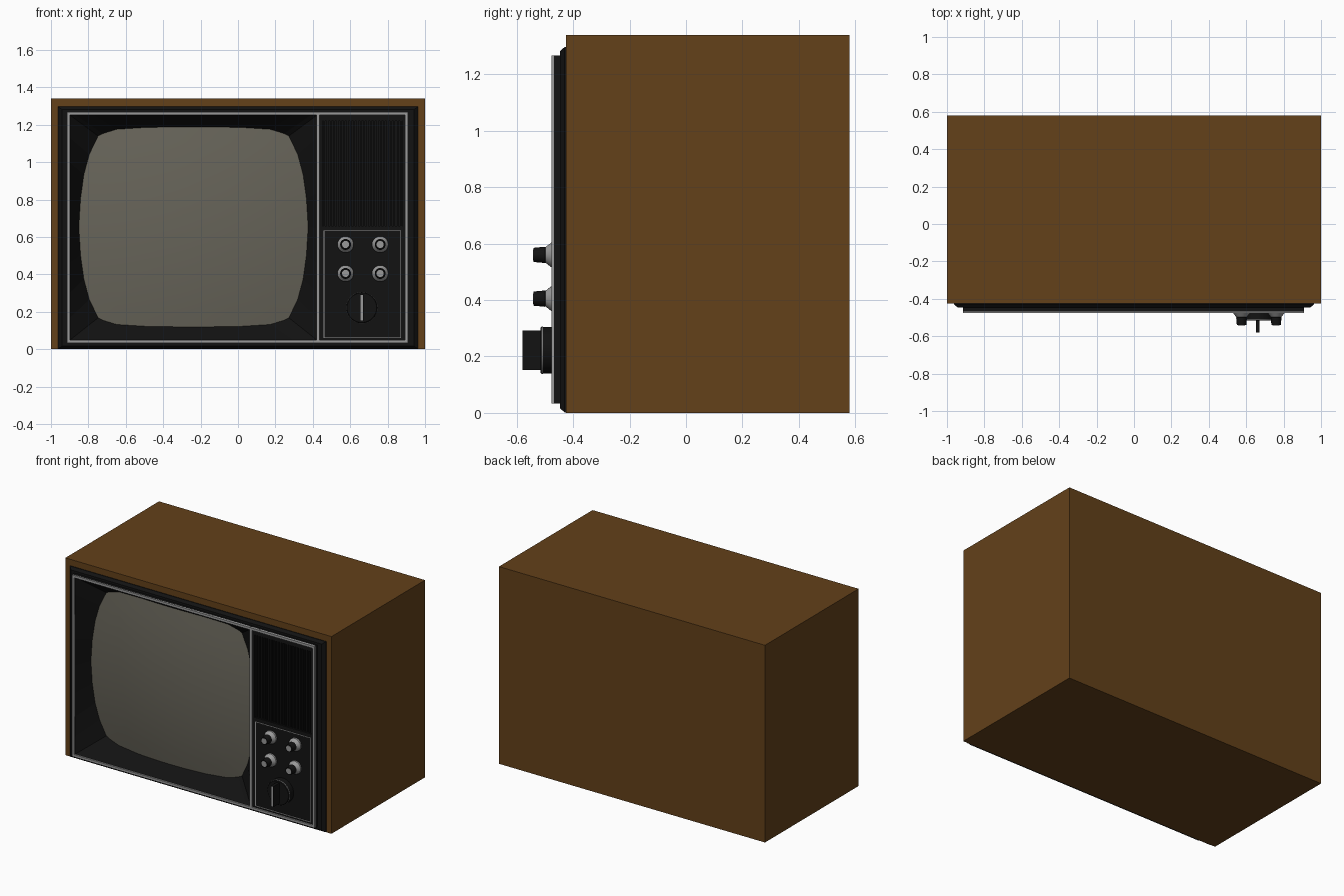
import bpy, bmesh, math

if "Cube" in bpy.data.objects:
    bpy.data.objects.remove(bpy.data.objects["Cube"])


def mat(name, rgb):
    m = bpy.data.materials.new(name)
    m.diffuse_color = (*rgb, 1)
    m.use_nodes = True
    m.node_tree.nodes["Principled BSDF"].inputs["Base Color"].default_value = m.diffuse_color
    return m


WOOD = mat("wood", (0.125, 0.052, 0.010))
BLACK = mat("black_plastic", (0.006, 0.006, 0.006))
GLASS = mat("screen_glass", (0.135, 0.127, 0.10))
SILVER = mat("silver", (0.32, 0.32, 0.32))


def finish(name, bm, material, smooth=False):
    me = bpy.data.meshes.new(name)
    bm.to_mesh(me)
    bm.free()
    me.materials.append(material)
    ob = bpy.data.objects.new(name, me)
    bpy.context.collection.objects.link(ob)
    if smooth:
        bpy.ops.object.select_all(action='DESELECT')
        ob.select_set(True)
        bpy.context.view_layer.objects.active = ob
        bpy.ops.object.shade_smooth_by_angle(angle=math.radians(35))
    return ob


def loft(name, rings, material, start=False, end=False, smooth=False):
    """Skin rings of points that run counter-clockwise seen from the front."""
    bm = bmesh.new()
    vs = [[bm.verts.new(p) for p in r] for r in rings]
    n = len(rings[0])
    for a, b in zip(vs, vs[1:]):
        for i in range(n):
            j = (i + 1) % n
            bm.faces.new((a[i], a[j], b[j], b[i]))
    if start:
        bm.faces.new(vs[0][::-1])
    if end:
        bm.faces.new(vs[-1])
    return finish(name, bm, material, smooth)


def rect(x0, x1, z0, z1, y):
    return [(x0, y, z0), (x1, y, z0), (x1, y, z1), (x0, y, z1)]


def lathe(name, x, z, profile, material, n=24):
    rings = [[(x + r * math.cos(2 * math.pi * i / n), y,
               z + r * math.sin(2 * math.pi * i / n)) for i in range(n)]
             for r, y in profile]
    return loft(name, rings, material, end=True, smooth=True)


def boxes(name, items, material):
    """One object from boxes given as x0, x1, y0, y1, z0, z1."""
    bm = bmesh.new()
    for x0, x1, y0, y1, z0, z1 in items:
        b = [bm.verts.new(p) for p in rect(x0, x1, z0, z1, y1)]
        f = [bm.verts.new(p) for p in rect(x0, x1, z0, z1, y0)]
        bm.faces.new(b[::-1])
        bm.faces.new(f)
        for i in range(4):
            j = (i + 1) % 4
            bm.faces.new((b[i], b[j], f[j], f[i]))
    return finish(name, bm, material)


def frame(x0, x1, z0, z1, w, y0, y1):
    return [(x0, x0 + w, y0, y1, z0, z1), (x1 - w, x1, y0, y1, z0, z1),
            (x0 + w, x1 - w, y0, y1, z0, z0 + w), (x0 + w, x1 - w, y0, y1, z1 - w, z1)]


# Wooden cabinet with a thin front rim
loft("cabinet", [rect(-1, 1, 0, 1.34, 0.58), rect(-1, 1, 0, 1.34, -0.425),
                 rect(-0.963, 0.963, 0.002, 1.295, -0.425)], WOOD, start=True)

# Stepped black surround
loft("front_surround", [rect(-0.963, 0.963, 0.002, 1.297, -0.424),
                        rect(-0.963, 0.963, 0.002, 1.297, -0.43),
                        rect(-0.942, 0.942, 0.016, 1.282, -0.447),
                        rect(-0.915, 0.91, 0.033, 1.267, -0.447),
                        rect(-0.915, 0.91, 0.033, 1.267, -0.468)], BLACK)

# Silver trim and divider
boxes("front_trim", frame(-0.915, 0.91, 0.033, 1.267, 0.016, -0.476, -0.46)
      + [(0.421, 0.437, -0.476, -0.46, 0.049, 1.251)], SILVER)

# Barrel-shaped screen outline: one quadrant, mirrored into four
CX, CZ, CORNER = -0.238, 0.654, 4
QUAD = [(0.613, 0), (0.604, 0.15), (0.586, 0.28), (0.557, 0.388), (0.51, 0.486),
        (0.485, 0.499), (0.41, 0.522), (0.25, 0.532), (0.1, 0.534), (0, 0.534)]


def to_rect(i, w=0.661, h=0.602):
    x, z = QUAD[i]
    return (w, z * h / QUAD[CORNER][1]) if i <= CORNER else (x * w / QUAD[CORNER][0], h)


def four_way(q):
    return (q[:-1] + [(-x, z) for x, z in q[:0:-1]] +
            [(-x, -z) for x, z in q[:-1]] + [(x, -z) for x, z in q[:0:-1]])


def dome(x, z):
    return -0.42 + 0.15 * (x * x + z * z)


outline = four_way(QUAD)
opening = four_way([to_rect(i) for i in range(len(QUAD))])

# Sloping mask from the rectangular opening down to the glass
loft("screen_mask", [[(CX + x, -0.466, CZ - 0.004 + z) for x, z in opening],
                     [(CX + x, dome(x, z), CZ + z) for x, z in outline]], BLACK)

# Bulging glass
loft("screen", [[(CX + x * s, dome(x * s, z * s), CZ + z * s) for x, z in outline]
                for s in (1, 0.85, 0.7, 0.55, 0.4, 0.25, 0.1)], GLASS, end=True, smooth=True)

# Right-hand panel: solid border, recessed grille with vertical slats
boxes("side_panel", [(0.437, 0.895, -0.466, -0.44, 0.049, 0.66),
                     (0.437, 0.895, -0.466, -0.44, 1.22, 1.251),
                     (0.437, 0.452, -0.466, -0.44, 0.66, 1.22),
                     (0.88, 0.895, -0.466, -0.44, 0.66, 1.22),
                     (0.452, 0.88, -0.446, -0.44, 0.66, 1.22)], BLACK)
SLATS = 24
step = (0.88 - 0.452) / SLATS
boxes("speaker_slats", [(0.452 + step * (i + 0.25), 0.452 + step * (i + 0.75),
                         -0.46, -0.446, 0.66, 1.22) for i in range(SLATS)], BLACK)
boxes("control_outline", frame(0.458, 0.872, 0.06, 0.635, 0.004, -0.469, -0.465), SILVER)

# Four small knobs
for x in (0.575, 0.76):
    for z in (0.56, 0.405):
        lathe("knob_base", x, z, [(0.044, -0.465), (0.044, -0.477), (0.028, -0.498)], SILVER)
        lathe("knob_cap", x, z, [(0.024, -0.497), (0.029, -0.499), (0.025, -0.541),
                                 (0.018, -0.541)], BLACK)
        lathe("knob_face", x, z, [(0.019, -0.540), (0.019, -0.542)], SILVER)

# Channel dial with its grip
DX, DZ = 0.662, 0.222
lathe("dial", DX, DZ, [(0.083, -0.465), (0.083, -0.512), (0.079, -0.516)], BLACK, 32)
lathe("dial_ring", DX, DZ, [(0.0845, -0.507), (0.0845, -0.511), (0.081, -0.513)], SILVER, 32)
boxes("dial_grip", [(DX - 0.01, DX + 0.01, -0.579, -0.51, DZ - 0.07, DZ + 0.07)], BLACK)
boxes("dial_pointer", [(DX - 0.006, DX + 0.006, -0.58, -0.578, DZ - 0.068, DZ + 0.068)], SILVER)
